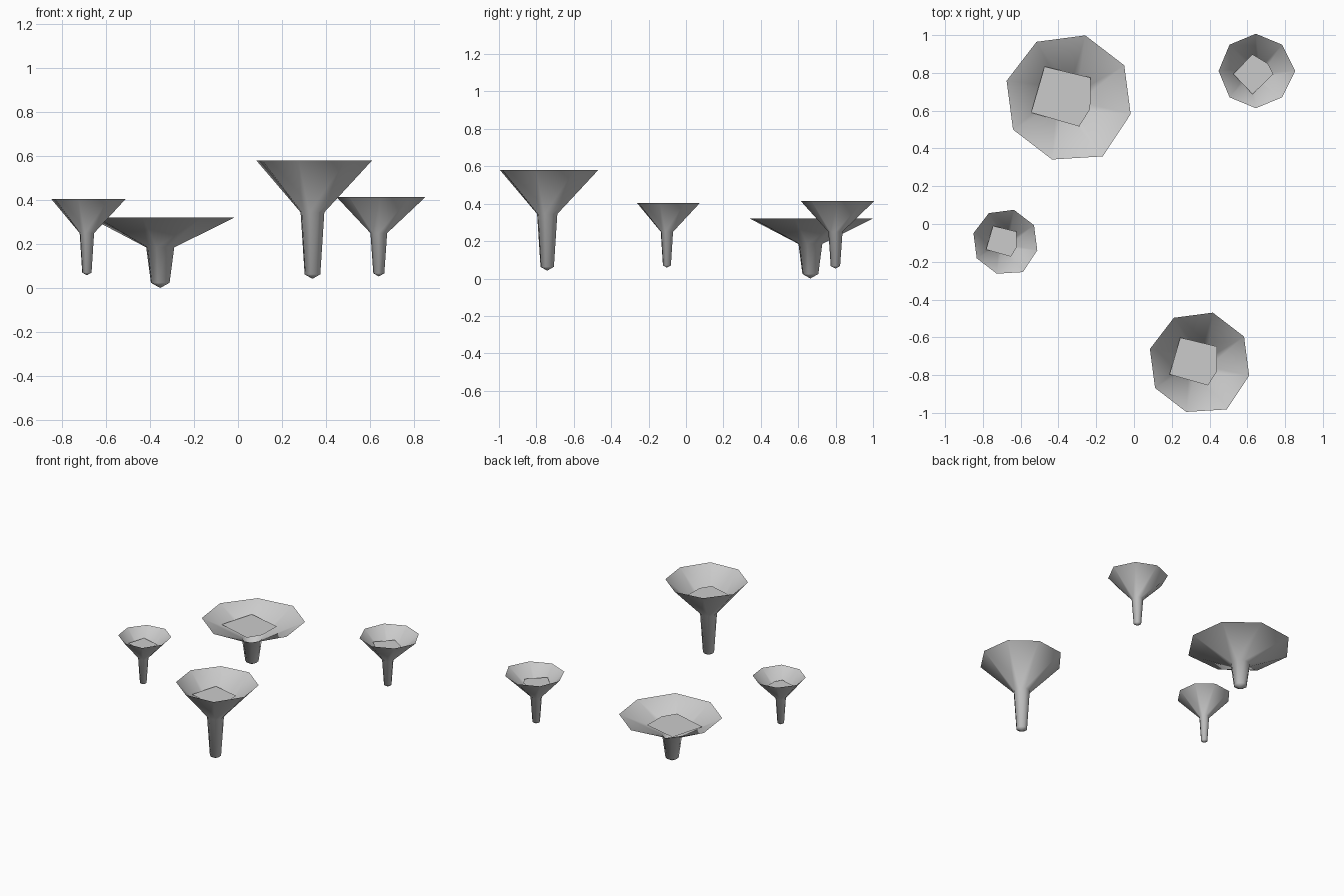
import bpy, bmesh
from math import radians, cos, sin

if "Cube" in bpy.data.objects:
    bpy.data.objects.remove(bpy.data.objects["Cube"])

# Uneven floor inside the cap: (angle, fraction of rim radius)
FLOOR = [(-28, .38), (42, .46), (128, .61), (202, .63), (-70, .48)]
FLOOR.insert(0, FLOOR.pop())
SIDES = 8


def polar(bm, c, r, deg, z):
    a = radians(deg)
    return bm.verts.new((c[0] + r * cos(a), c[1] + r * sin(a), z))


def mushroom(name, rim, stem, rim_r, neck_r, foot_r, rim_z, neck_z, tip_z, turn):
    bm = bmesh.new()
    # Stem and thin funnel cap, one sheet from foot to rim
    profile = [(stem, foot_r, tip_z + foot_r * .55),
               (stem, neck_r, neck_z), (rim, rim_r, rim_z)]
    rings = [[polar(bm, c, r * (1.06 if i == 7 and c is rim else 1),
                    -15 + 45 * i + turn, z) for i in range(SIDES)]
             for c, r, z in profile]
    tip = bm.verts.new((stem[0], stem[1], tip_z))
    for i in range(SIDES):
        j = (i + 1) % SIDES
        bm.faces.new([tip, rings[0][j], rings[0][i]])
        for lo, hi in zip(rings, rings[1:]):
            bm.faces.new([lo[i], lo[j], hi[j], hi[i]])
    # Floor inside the cap
    floor_z = rim_z - .41 * (rim_z - neck_z)
    bm.faces.new([polar(bm, rim, f * rim_r, a + turn, floor_z) for a, f in FLOOR])
    for f in bm.faces:
        f.smooth = True
    me = bpy.data.meshes.new(name)
    bm.to_mesh(me)
    bm.free()
    bpy.context.collection.objects.link(bpy.data.objects.new(name, me))


mushroom("wide_mushroom", (-.346, .67), (-.354, .665), .34, .066, .044, .32, .185, 0, 0)
mushroom("tall_mushroom", (.347, -.732), (.339, -.742), .272, .056, .037, .58, .345, .042, 0)
mushroom("small_left_mushroom", (-.681, -.094), (-.688, -.102), .175, .034, .022, .405, .25, .058, 0)
mushroom("small_right_mushroom", (.645, .81), (.641, .799), .197, .038, .025, .415, .25, .053, 60)
